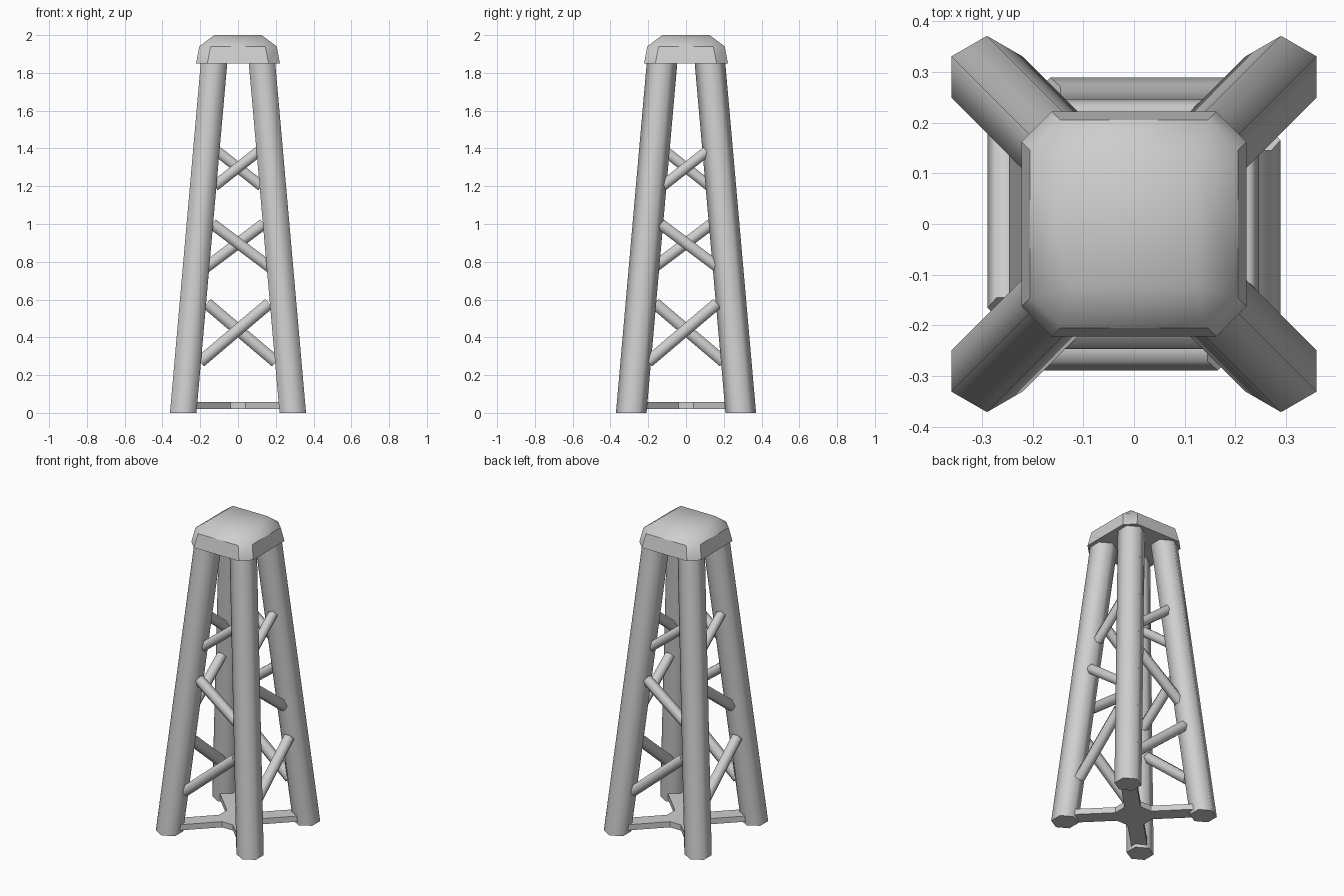
import bpy, bmesh, math
from mathutils import Vector, Matrix

cube = bpy.data.objects.get("Cube")
if cube:
    bpy.data.objects.remove(cube, do_unlink=True)

grey = bpy.data.materials.new("light_grey")
grey.use_nodes = True
colour = (0.62, 0.62, 0.62, 1)
grey.diffuse_color = colour
grey.node_tree.nodes["Principled BSDF"].inputs["Base Color"].default_value = colour


def loft(name, rings, angle=None):
    """Skin a stack of equal-length point rings and cap both ends."""
    bm = bmesh.new()
    rows = [[bm.verts.new(p) for p in ring] for ring in rings]
    n = len(rows[0])
    for low, high in zip(rows, rows[1:]):
        for i in range(n):
            j = (i + 1) % n
            bm.faces.new((low[i], low[j], high[j], high[i]))
    bm.faces.new(rows[0][::-1])
    bm.faces.new(rows[-1])
    bmesh.ops.remove_doubles(bm, verts=bm.verts, dist=0.0005)
    bmesh.ops.recalc_face_normals(bm, faces=bm.faces)
    mesh = bpy.data.meshes.new(name)
    bm.to_mesh(mesh)
    bm.free()
    obj = bpy.data.objects.new(name, mesh)
    bpy.context.collection.objects.link(obj)
    mesh.materials.append(grey)
    if angle:
        bpy.ops.object.select_all(action="DESELECT")
        obj.select_set(True)
        bpy.context.view_layer.objects.active = obj
        bpy.ops.object.shade_smooth_by_angle(angle=math.radians(angle))
    return obj


def hexagon(centre, radius, u, v):
    return [centre + radius * (u * math.cos(a) + v * math.sin(a))
            for a in (math.radians(90 + 60 * k) for k in range(6))]


def cut_square(half, cut, z):
    """Square with chamfered corners."""
    points = []
    for k in range(4):
        turn = Matrix.Rotation(k * math.pi / 2, 3, "Z")
        points += [turn @ Vector((half, half - cut, z)),
                   turn @ Vector((half - cut, half, z))]
    return points


X, Y, Z = Vector((1, 0, 0)), Vector((0, 1, 0)), Vector((0, 0, 1))

# Four leaning hexagonal legs
LEG_FOOT, LEAN, LEG_TOP = 0.29, 0.088, 1.88
for side, sx in (("left", 1), ("right", -1)):
    for end, sy in (("front", -1), ("back", 1)):
        rings = []
        for z in (0, LEG_TOP):
            d = LEG_FOOT - LEAN * z
            rings.append(hexagon(Vector((sx * d, sy * d, z)), 0.081, X, Y))
        loft(f"{end}_{side}_leg", rings, 65)

# Zigzag braces, the same on each side: start (x, z), end (x, z), radius
braces = {
    "lower": ((-0.20, 0.27), (0.165, 0.58), 0.036),
    "middle": ((-0.135, 1.0), (0.17, 0.77), 0.034),
    "upper": ((-0.125, 1.20), (0.11, 1.385), 0.032),
}
for k, face in enumerate(("front", "left", "back", "right")):
    turn = Matrix.Rotation(k * math.pi / 2, 3, "Z")
    for level, (a, b, radius) in braces.items():
        depth = LEG_FOOT - LEAN * (a[1] + b[1]) / 2
        start = Vector((a[0], -depth, a[1]))
        finish = Vector((b[0], -depth, b[1]))
        across = (finish - start).normalized().cross(Y)
        rings = [[turn @ p for p in hexagon(c, radius, across, Y)]
                 for c in (start, finish)]
        loft(f"{face}_{level}_brace", rings, 65)

# Cross-shaped floor plate reaching diagonally into the legs
ARM, REACH, FILLET = 0.048, 0.38, 0.105
outline = []
for k in range(4):
    turn = Matrix.Rotation(math.radians(45 + 90 * k), 3, "Z")
    outline += [turn @ Vector(p) for p in (
        (FILLET, -ARM, 0), (REACH, -ARM, 0), (REACH, ARM, 0), (FILLET, ARM, 0))]
loft("floor_cross", [[p + Z * z for p in outline] for z in (0.02, 0.057)])

# Chamfered cap with a shallow sloped roof
loft("top_cap", [cut_square(0.222, 0.06, 1.85),
                 cut_square(0.205, 0.06, 1.94),
                 cut_square(0.125, 0, 2.0)], 40)
